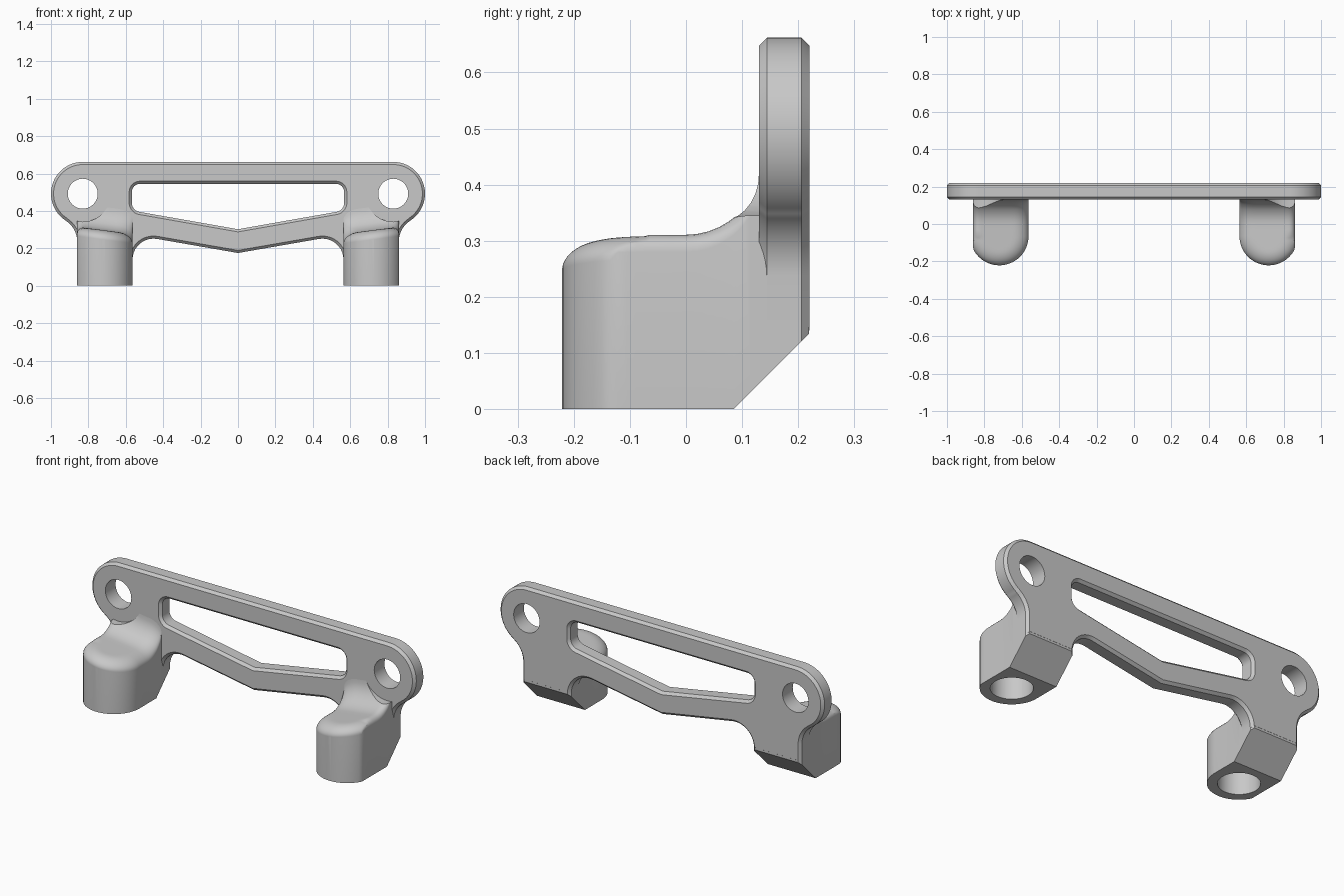
import bpy, bmesh
from math import sin, cos, pi, radians, sqrt, hypot
from mathutils import Vector

cube = bpy.data.objects.get("Cube")
if cube:
    bpy.data.objects.remove(cube, do_unlink=True)

TONE = (0.58, 0.58, 0.58, 1)
grey = bpy.data.materials.new("plain_grey")
grey.use_nodes = True
grey.diffuse_color = TONE
grey.node_tree.nodes["Principled BSDF"].inputs["Base Color"].default_value = TONE

HOLE_X, HOLE_Z = 0.83, 0.492       # bolt hole centre
BOSS_X, BOSS_Y = 0.72, -0.065      # boss centre
BOSS_R, OUTER_X = 0.156, 0.86
INNER_X = BOSS_X - BOSS_R
FRONT, BACK, CHAMFER = 0.13, 0.22, 0.014   # plate faces


def add_mesh(name, bm):
    bmesh.ops.recalc_face_normals(bm, faces=bm.faces)
    mesh = bpy.data.meshes.new(name)
    bm.to_mesh(mesh)
    bm.free()
    obj = bpy.data.objects.new(name, mesh)
    bpy.context.collection.objects.link(obj)
    mesh.materials.append(grey)
    return obj


def loft(name, rings):
    """Skin closed rings of points and cap both ends."""
    bm = bmesh.new()
    rings = [[bm.verts.new(p) for p in ring] for ring in rings]
    for a, b in zip(rings, rings[1:]):
        for i in range(len(a)):
            j = (i + 1) % len(a)
            bm.faces.new((a[i], a[j], b[j], b[i]))
    bm.faces.new(rings[0])
    bm.faces.new(rings[-1])
    return add_mesh(name, bm)


def activate(obj):
    bpy.ops.object.select_all(action="DESELECT")
    obj.select_set(True)
    bpy.context.view_layer.objects.active = obj


def cut(obj, cutter):
    cutter.hide_render = True
    activate(obj)
    mod = obj.modifiers.new("cut", "BOOLEAN")
    mod.operation, mod.solver, mod.object = "DIFFERENCE", "EXACT", cutter
    bpy.ops.object.modifier_apply(modifier=mod.name)
    bpy.data.objects.remove(cutter, do_unlink=True)


def drill(obj, radius, start, end):
    """Cut a round hole along the line from start to end."""
    a, b = Vector(start), Vector(end)
    bpy.ops.mesh.primitive_cylinder_add(vertices=48, radius=radius, depth=(b - a).length, location=(a + b) / 2)
    cutter = bpy.context.object
    cutter.rotation_euler = (b - a).to_track_quat("Z", "Y").to_euler()
    cutter.data.materials.append(grey)
    cut(obj, cutter)


def finish(obj):
    activate(obj)
    bpy.ops.object.shade_smooth_by_angle(angle=radians(28))


def arc(cx, cz, r, a0, a1, n):
    angles = [radians(a0 + (a1 - a0) * i / n) for i in range(n + 1)]
    return [(cx + r * cos(a), cz + r * sin(a)) for a in angles]


def fillet(before, corner, after, r, n=10):
    """Points of a round of radius r at a corner."""
    c = Vector(corner)
    u, v = (Vector(before) - c).normalized(), (Vector(after) - c).normalized()
    half = u.angle(v) / 2
    centre = c + (u + v).normalized() * r / sin(half)
    reach = r * cos(half) / sin(half)
    p, q = c + u * reach - centre, c + v * reach - centre
    turn = pi - 2 * half
    points = []
    for i in range(n + 1):
        t = turn * i / n
        points.append(tuple(centre + (p * sin(turn - t) + q * sin(t)) / sin(turn)))
    return points


def mirrored(half):
    """Close a half outline, whose first point lies on the centre line."""
    return half + [(-x, z) for x, z in reversed(half) if x > 0]


def inset(loop, d):
    """Move a counter-clockwise loop inwards by d with mitred corners."""
    points = [Vector(p) for p in loop]
    result = []
    for i, p in enumerate(points):
        a = (p - points[i - 1]).normalized()
        b = (points[(i + 1) % len(points)] - p).normalized()
        na, nb = Vector((-a.y, a.x)), Vector((-b.y, b.x))
        result.append(p + (na + nb) * d / (1 + na.dot(nb)))
    return result


def chamfered_prism(name, loop, steps):
    """Prism along y; each step gives a depth and an inset of the outline."""
    return loft(name, [[(x, y, z) for x, z in inset(loop, d)] for y, d in steps])


# Plate: chamfered outline with a chamfered window and two bolt holes
low, shoulder, foot = (0, 0.175), (INNER_X, 0.273), (INNER_X, 0.12)
outline = [low] + fillet(low, shoulder, foot, 0.112)
outline += [(INNER_X, 0.133), (OUTER_X, 0.133)]
outline += arc(0.99, 0.237, 0.13, 180, 122, 10)
outline += arc(HOLE_X, HOLE_Z, 0.17, -57, 90, 28)
plate = chamfered_prism("plate", mirrored(outline), [
    (FRONT, CHAMFER), (FRONT + CHAMFER, 0), (BACK - CHAMFER, 0), (BACK, CHAMFER)])

win_low, win_corner, win_top = (0, 0.302), (0.568, 0.402), (0.568, 0.545)
window = [win_low] + fillet(win_low, win_corner, win_top, 0.05)
window += fillet(win_corner, win_top, (0, 0.545), 0.045)
cut(plate, chamfered_prism("window_cutter", mirrored(window), [
    (FRONT - 0.01, -CHAMFER - 0.01), (FRONT + CHAMFER, 0),
    (BACK - CHAMFER, 0), (BACK + 0.01, -CHAMFER - 0.01)]))
for side in (1, -1):
    drill(plate, 0.08, (side * HOLE_X, 0, HOLE_Z), (side * HOLE_X, 0.4, HOLE_Z))
finish(plate)


def drop(d, width, height):
    """Height lost at distance d from a rounded edge."""
    t = max(0, 1 - max(d, 0) / width)
    return height * (1 - sqrt(max(0, 1 - t * t)))


def top_height(x, y):
    if y > 0.131:
        return 0.33                   # buried in the plate
    z = 0.315 - 0.13 * (OUTER_X - x)
    if y > 0:
        z += 0.125 * (1 - sqrt(max(0, 1 - (y / 0.13) ** 2)))
    d = BOSS_R - hypot(x - BOSS_X, y - BOSS_Y) if y < BOSS_Y else x - INNER_X
    return z - max(drop(d, 0.075, 0.05), drop(OUTER_X - x, 0.035, 0.035))


# Bosses: cross-sections lofted from the round front to the plate
rows = [BOSS_Y - BOSS_R * cos(radians(a)) for a in range(3, 90, 6)]
rows += [BOSS_Y, -0.03] + [0.13 * sin(radians(a)) for a in range(0, 91, 9)]
rows = sorted(rows + [0.085, 0.14, BACK - CHAMFER, BACK - 0.0005])
COLS = 24


def section(y, side):
    lo, hi = INNER_X, OUTER_X
    if y < BOSS_Y:
        w = sqrt(BOSS_R ** 2 - (y - BOSS_Y) ** 2)
        lo, hi = BOSS_X - w, min(BOSS_X + w, OUTER_X)
    if y > BACK - CHAMFER:
        lo, hi = lo + CHAMFER, hi - CHAMFER
    xs = [lo + (hi - lo) * (1 - cos(pi * i / COLS)) / 2 for i in range(COLS + 1)]
    floor = max(0, y - 0.085)
    points = [(x, top_height(x, y)) for x in xs] + [(hi, floor), (lo, floor)]
    return [(side * x, y, z) for x, z in points]


for name, side in (("left_boss", 1), ("right_boss", -1)):
    boss = loft(name, [section(y, side) for y in rows])
    # Blind socket below, and clearance for the bolt head above
    drill(boss, 0.105, (side * BOSS_X, BOSS_Y, -0.1), (side * BOSS_X, BOSS_Y, 0.21))
    drill(boss, 0.15, (side * HOLE_X, -0.4, HOLE_Z), (side * HOLE_X, 0.135, HOLE_Z))
    finish(boss)
